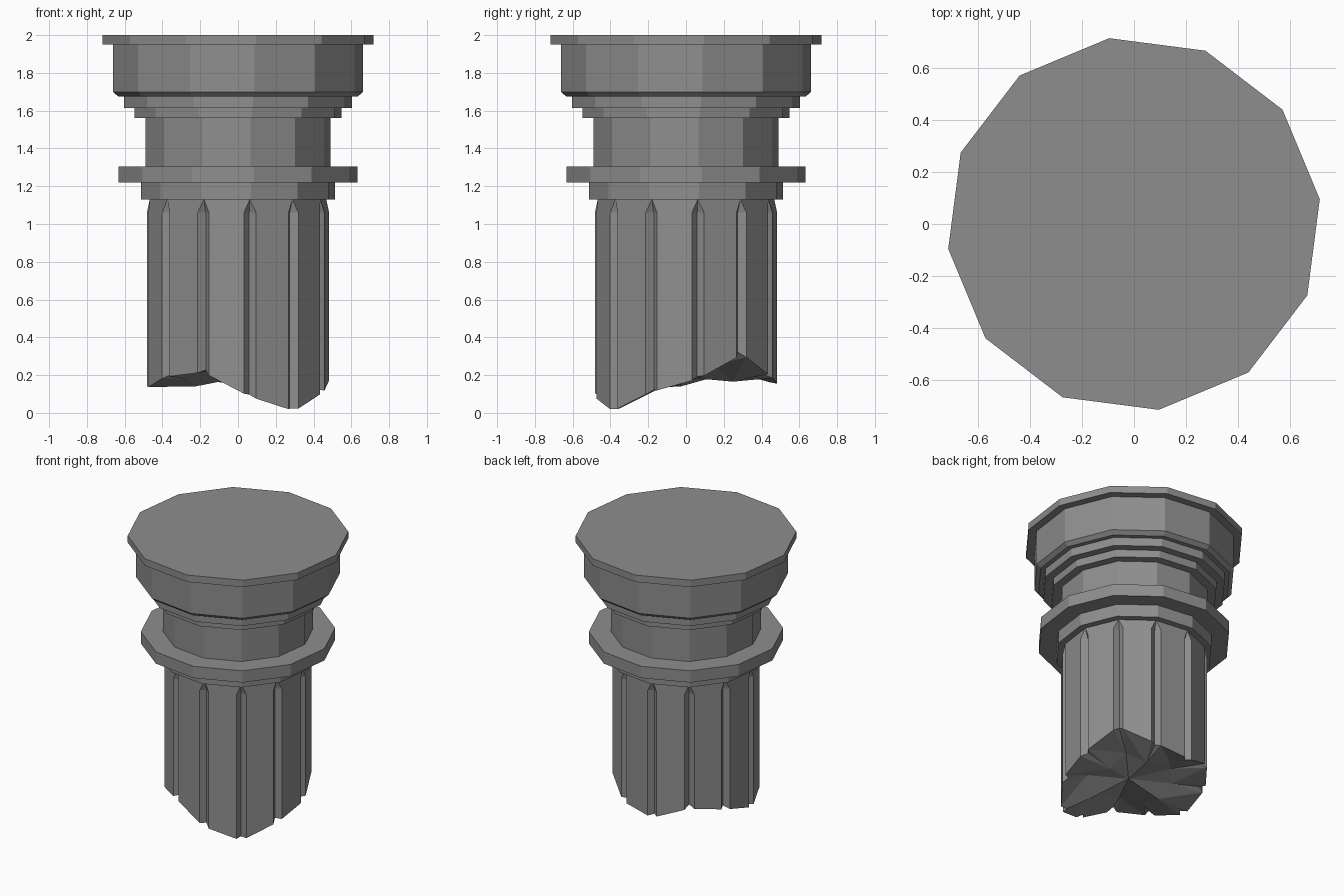
import bpy, bmesh, math, random
from math import radians, cos, sin

if "Cube" in bpy.data.objects:
    bpy.data.objects.remove(bpy.data.objects["Cube"], do_unlink=True)

SIDES = 12
STEP = 360 / SIDES
TURN = 7.6  # rotation of the corners in degrees

stone = bpy.data.materials.new("grey stone")
stone.use_nodes = True
stone.diffuse_color = (0.27, 0.27, 0.27, 1)
stone.node_tree.nodes["Principled BSDF"].inputs["Base Color"].default_value = (0.27, 0.27, 0.27, 1)


def polar(r, deg, z):
    return (r * cos(radians(deg)), r * sin(radians(deg)), z)


def finish(bm, name):
    bmesh.ops.recalc_face_normals(bm, faces=bm.faces)
    mesh = bpy.data.meshes.new(name)
    bm.to_mesh(mesh)
    bm.free()
    mesh.materials.append(stone)
    obj = bpy.data.objects.new(name, mesh)
    bpy.context.collection.objects.link(obj)
    return obj


def ring(name, profile):
    """Closed twelve-sided solid through (radius, height) pairs."""
    bm = bmesh.new()
    loops = [[bm.verts.new(polar(r, TURN + STEP * i, z)) for i in range(SIDES)]
             for r, z in profile]
    for low, high in zip(loops, loops[1:]):
        for i in range(SIDES):
            j = (i + 1) % SIDES
            bm.faces.new((low[i], low[j], high[j], high[i]))
    bm.faces.new(loops[0])
    bm.faces.new(loops[-1])
    return finish(bm, name)


# Capital, from the top down
ring("top_slab", [(0.723, 1.95), (0.723, 2.0)])
ring("capital_drum", [(0.64, 1.675), (0.668, 1.70), (0.668, 1.95)])
ring("upper_step", [(0.608, 1.615), (0.608, 1.675)])
ring("lower_step", [(0.552, 1.56), (0.552, 1.615)])
ring("neck", [(0.493, 1.305), (0.493, 1.56)])
ring("collar", [(0.637, 1.22), (0.637, 1.305)])
ring("base_ring", [(0.518, 1.13), (0.518, 1.22)])

# Fluted shaft: a V groove at each corner, ending in a point at the top
BREAK = [0.18, 0.31, 0.19, 0.15, 0.24, 0.20, 0.13, 0.19, 0.215, 0.085, 0.01, 0.11]
R_EDGE, R_GROOVE, R_TIP, HALF = 0.483, 0.448, 0.472, 3.9
GROOVE_TOP, SHAFT_TOP = 1.06, 1.13
random.seed(4)


def broken_height(i, side):
    here, there = BREAK[i], BREAK[(i + side) % SIDES]
    return here + (there - here) * HALF / STEP


bm = bmesh.new()
tips, tops, rims = [], [], []
for i in range(SIDES):
    a = TURN + STEP * i
    spots = [(R_EDGE, a - HALF, broken_height(i, -1)),
             (R_GROOVE, a, BREAK[i] + 0.012),
             (R_EDGE, a + HALF, broken_height(i, 1))]
    tips.append(bm.verts.new(polar(R_TIP, a, SHAFT_TOP)))
    tops.append([bm.verts.new(polar(r, d, GROOVE_TOP)) for r, d, z in spots])
    rims.append([bm.verts.new(polar(r, d, z)) for r, d, z in spots])
for i in range(SIDES):
    j = (i + 1) % SIDES
    for k in (0, 1):
        bm.faces.new((rims[i][k], rims[i][k + 1], tops[i][k + 1], tops[i][k]))
        bm.faces.new((tops[i][k], tops[i][k + 1], tips[i]))
    bm.faces.new((rims[i][2], rims[j][0], tops[j][0], tips[j], tips[i], tops[i][2]))
bm.faces.new(tips)

# Rough fracture closing the underside
inner = []
for i in range(SIDES):
    z = 0.55 * BREAK[i] + 0.45 * 0.17 + random.uniform(-0.02, 0.045)
    inner.append(bm.verts.new(polar(random.uniform(0.22, 0.34), TURN + STEP * i, z)))
centre = bm.verts.new((0.03, -0.02, 0.19))
for i in range(SIDES):
    j = (i + 1) % SIDES
    for k in (0, 1):
        bm.faces.new((rims[i][k], rims[i][k + 1], inner[i]))
    bm.faces.new((rims[i][2], rims[j][0], inner[j]))
    bm.faces.new((rims[i][2], inner[j], inner[i]))
    bm.faces.new((inner[i], inner[j], centre))
finish(bm, "fluted_shaft")
